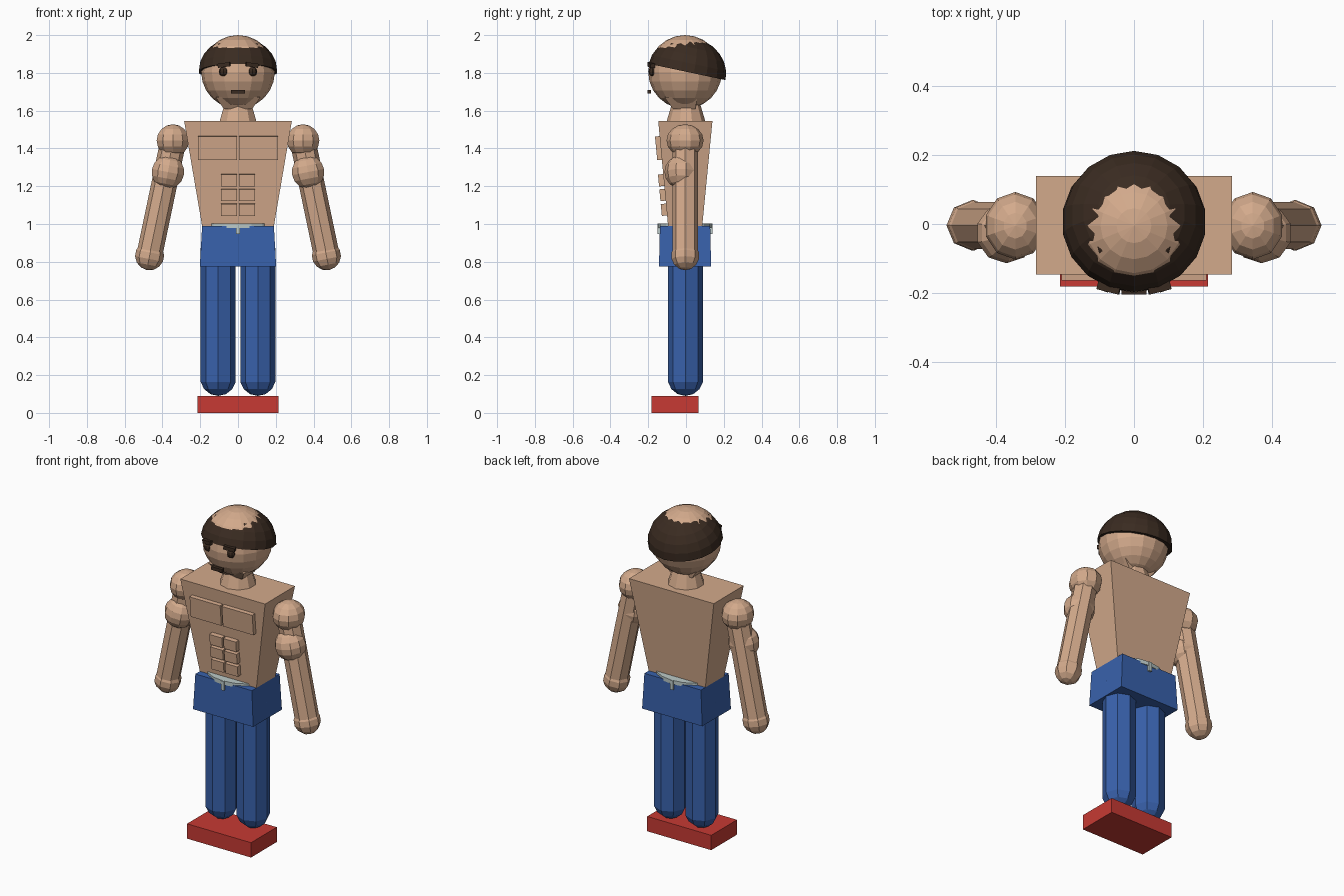
import bpy, bmesh
from math import radians, pi
from mathutils import Matrix, Vector

cube = bpy.data.objects.get("Cube")
if cube:
    bpy.data.objects.remove(cube, do_unlink=True)


def material(name, rgb):
    m = bpy.data.materials.new(name)
    m.use_nodes = True
    m.diffuse_color = (*rgb, 1)
    m.node_tree.nodes["Principled BSDF"].inputs["Base Color"].default_value = (*rgb, 1)
    return m


SKIN = material("skin", (0.65, 0.40, 0.26))
DENIM = material("blue cloth", (0.04, 0.12, 0.41))
RED = material("red shoe", (0.57, 0.042, 0.033))
HAIR = material("dark brown", (0.042, 0.024, 0.015))
CORD = material("pale cord", (0.50, 0.59, 0.58))


def finish(name, bm, mat):
    bmesh.ops.recalc_face_normals(bm, faces=bm.faces)
    me = bpy.data.meshes.new(name)
    bm.to_mesh(me)
    bm.free()
    me.materials.append(mat)
    ob = bpy.data.objects.new(name, me)
    bpy.context.collection.objects.link(ob)
    return ob


def block(name, mat, bottom, top, z0, z1):
    """Tapered box; bottom and top are (half width, front y, back y)."""
    bm = bmesh.new()
    rings = []
    for (w, f, b), z in ((bottom, z0), (top, z1)):
        rings.append([bm.verts.new((x, y, z)) for x, y in ((-w, f), (w, f), (w, b), (-w, b))])
    low, high = rings
    bm.faces.new(low)
    bm.faces.new(high)
    for i in range(4):
        j = (i + 1) % 4
        bm.faces.new((low[i], low[j], high[j], high[i]))
    return finish(name, bm, mat)


def box(name, mat, centre, size, rot=None):
    bm = bmesh.new()
    m = Matrix.Translation(centre) @ (rot or Matrix()) @ Matrix.Diagonal((*size, 1))
    bmesh.ops.create_cube(bm, size=1, matrix=m)
    return finish(name, bm, mat)


def ball(name, mat, centre, size, segs=10, rings=7, rot=None):
    bm = bmesh.new()
    m = Matrix.Translation(centre) @ (rot or Matrix()) @ Matrix.Diagonal((*size, 1))
    bmesh.ops.create_uvsphere(bm, u_segments=segs, v_segments=rings, radius=1, matrix=m)
    return finish(name, bm, mat)


def cone(name, mat, centre, r0, r1, depth, segs, flat=1.0):
    bm = bmesh.new()
    m = Matrix.Translation(centre) @ Matrix.Diagonal((1, flat, 1, 1))
    bmesh.ops.create_cone(bm, cap_ends=True, segments=segs, radius1=r0, radius2=r1,
                          depth=depth, matrix=m)
    return finish(name, bm, mat)


def capsule(name, mat, start, end, r, segs=8):
    """Rod with rounded ends, made by pulling a sphere apart."""
    a, b = Vector(start), Vector(end)
    bm = bmesh.new()
    bmesh.ops.create_uvsphere(bm, u_segments=segs, v_segments=7, radius=r)
    half = (b - a).length / 2
    for v in bm.verts:
        v.co.z += half if v.co.z > 0 else -half
    turn = Vector((0, 0, 1)).rotation_difference(a - b).to_matrix().to_4x4()
    bm.transform(Matrix.Translation((a + b) / 2) @ turn)
    return finish(name, bm, mat)


# Head, jaw and neck
ball("head", SKIN, (0, -0.005, 1.805), (0.195, 0.195, 0.195), 16, 12)
block("jaw", SKIN, (0.075, -0.07, 0.05), (0.12, -0.115, 0.06), 1.61, 1.672)
cone("neck", SKIN, (0, 0, 1.585), 0.105, 0.075, 0.10, 10)

# Hair band: half a flattened ball, tilted back, with the crown showing through
bm = bmesh.new()
bmesh.ops.create_uvsphere(bm, u_segments=18, v_segments=12, radius=1)
bmesh.ops.bisect_plane(bm, geom=bm.verts[:] + bm.edges[:] + bm.faces[:], plane_co=(0, 0, 0),
                       plane_no=(0, 0, 1), clear_inner=True)
bmesh.ops.holes_fill(bm, edges=[e for e in bm.edges if e.is_boundary])
bm.transform(Matrix.Translation((0, 0.006, 1.805)) @ Matrix.Rotation(radians(-12), 4, "X")
             @ Matrix.Diagonal((0.21, 0.208, 0.185, 1)))
finish("hair", bm, HAIR)

# Face
box("mouth", HAIR, (0, -0.195, 1.70), (0.074, 0.02, 0.02))
for side, s in (("left", 1), ("right", -1)):
    ball(side + "_eye", HAIR, (0.077 * s, -0.177, 1.807), (0.025, 0.022, 0.025), 8, 6)
    slant = Matrix.Rotation(radians(8 * s), 4, "Y") @ Matrix.Rotation(radians(14 * s), 4, "Z")
    box(side + "_brow", HAIR, (0.073 * s, -0.185, 1.842), (0.066, 0.025, 0.022), slant)

# Torso with raised muscles lying on its sloping front
block("torso", SKIN, (0.185, -0.092, 0.083), (0.285, -0.147, 0.14), 0.96, 1.545)


def front_y(z):
    return -0.092 - 0.055 * (z - 0.96) / 0.585


lean = Matrix.Rotation(radians(5.4), 4, "X")
for side, s in (("left", 1), ("right", -1)):
    box(side + "_chest", SKIN, (0.108 * s, front_y(1.40) - 0.008, 1.402), (0.205, 0.034, 0.126), lean)
    for row in range(3):
        z = 1.232 - 0.078 * row
        box(f"{side}_abdominal_{row + 1}", SKIN, (0.047 * s, front_y(z) - 0.01, z),
            (0.084, 0.036, 0.063), lean)

# Shorts, waist cord and its hanging ends
block("hips", DENIM, (0.202, -0.143, 0.133), (0.19, -0.138, 0.128), 0.775, 0.99)
cone("waist_cord", CORD, (0, -0.005, 0.991), 0.185, 0.185, 0.024, 16, 0.77)
box("cord_ends", CORD, (0, -0.005, 0.974), (0.02, 0.292, 0.056))

# Limbs
for side, s in (("left", 1), ("right", -1)):
    capsule(side + "_leg", DENIM, (0.105 * s, -0.003, 0.85), (0.105 * s, -0.003, 0.185), 0.095)
    ball(side + "_shoulder", SKIN, (0.345 * s, -0.005, 1.442), (0.09, 0.098, 0.086), 10, 8)
    tilt = Matrix.Rotation(radians(-11 * s), 4, "Y")
    ball(side + "_upper_arm_muscle", SKIN, (0.371 * s, -0.026, 1.275), (0.09, 0.088, 0.09), 10, 8, tilt)
    capsule(side + "_arm", SKIN, (0.355 * s, -0.004, 1.38), (0.462 * s, -0.004, 0.87), 0.07)
    ball(side + "_hand", SKIN, (0.468 * s, -0.004, 0.832), (0.077, 0.075, 0.077), 8, 7, tilt)

# Shoe block
block("shoes", RED, (0.215, -0.182, 0.065), (0.215, -0.182, 0.065), 0, 0.09)
